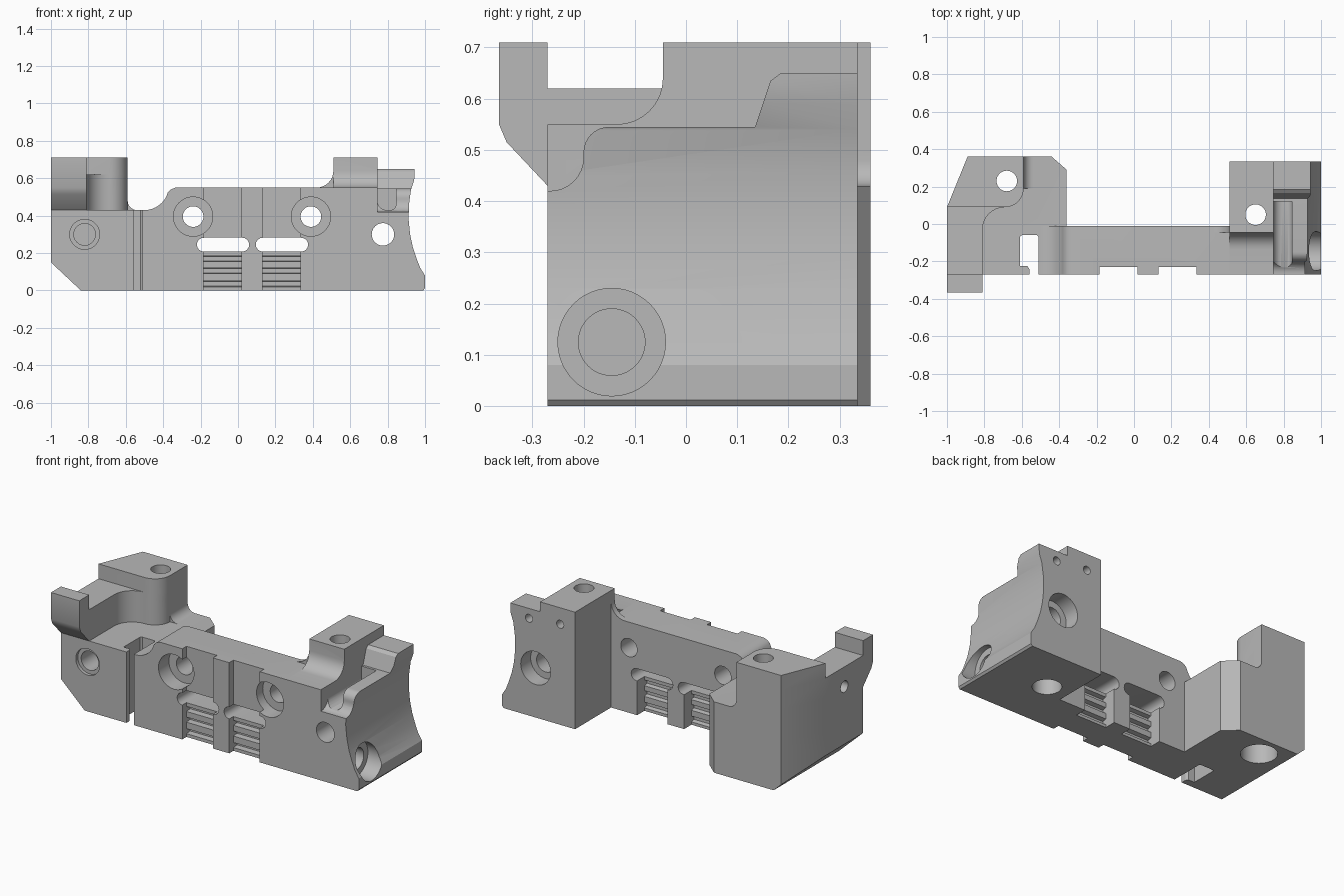
import bpy, bmesh
from math import cos, sin, pi, radians

cube = bpy.data.objects.get("Cube")
if cube:
    bpy.data.objects.remove(cube, do_unlink=True)

grey = bpy.data.materials.new("plain grey")
grey.use_nodes = True
colour = (0.48, 0.48, 0.48, 1)
grey.diffuse_color = colour
grey.node_tree.nodes["Principled BSDF"].inputs["Base Color"].default_value = colour


def prism(name, axis, pts, lo, hi):
    """Extrude a 2D outline along an axis: x takes (y,z), y takes (x,z), z takes (x,y)."""
    place = {"x": lambda p, d: (d, p[0], p[1]),
             "y": lambda p, d: (p[0], d, p[1]),
             "z": lambda p, d: (p[0], p[1], d)}[axis]
    bm = bmesh.new()
    a = [bm.verts.new(place(p, lo)) for p in pts]
    b = [bm.verts.new(place(p, hi)) for p in pts]
    bm.faces.new(a)
    bm.faces.new(b)
    for i in range(len(pts)):
        j = (i + 1) % len(pts)
        bm.faces.new((a[i], a[j], b[j], b[i]))
    bmesh.ops.recalc_face_normals(bm, faces=bm.faces)
    mesh = bpy.data.meshes.new(name)
    bm.to_mesh(mesh)
    bm.free()
    mesh.materials.append(grey)
    obj = bpy.data.objects.new(name, mesh)
    bpy.context.collection.objects.link(obj)
    return obj


def arc(cx, cy, r, start, end, n=8):
    return [(cx + r * cos(radians(start + (end - start) * i / n)),
             cy + r * sin(radians(start + (end - start) * i / n))) for i in range(n + 1)]


def rect(x0, y0, x1, y1):
    return [(x0, y0), (x1, y0), (x1, y1), (x0, y1)]


def hole(axis, u, v, r, lo, hi):
    return prism("hole_cutter", axis, arc(u, v, r, 0, 360, 48)[:-1], lo, hi)


def combine(body, added, removed):
    """Join the added solids to the body, then cut the removed ones out."""
    for tools, mode in ((added, "UNION"), (removed, "DIFFERENCE")):
        for tool in tools:
            tool.hide_render = True
            mod = body.modifiers.new(mode, "BOOLEAN")
            mod.operation, mod.solver, mod.object = mode, "EXACT", tool
    graph = bpy.context.evaluated_depsgraph_get()
    mesh = bpy.data.meshes.new_from_object(body.evaluated_get(graph))
    body.modifiers.clear()
    body.data = mesh
    mesh.materials.clear()
    mesh.materials.append(grey)
    for tool in added + removed:
        bpy.data.objects.remove(tool, do_unlink=True)
    bpy.ops.object.select_all(action="DESELECT")
    body.select_set(True)
    bpy.context.view_layer.objects.active = body
    bpy.ops.object.shade_smooth_by_angle(angle=radians(30))


FRONT, WALL_BACK, LEDGE, WALL_TOP, TOP = -0.27, -0.01, 0.43, 0.55, 0.71

# Right corner block, with the keyhole slot in its outline
back_edge = [(-0.89, 0.36), (-1, 0.09)]
right_block = prism("right_block", "z", [
    (-1, FRONT), (-0.56, FRONT), (-0.56, -0.24), (-0.57, -0.225), (-0.61, -0.225),
    (-0.61, -0.07), (-0.6, -0.06), (-0.52, -0.06), (-0.51, -0.07), (-0.51, WALL_BACK),
    (-0.36, WALL_BACK), (-0.36, 0.29), (-0.44, 0.36)] + back_edge, 0, LEDGE)
curve = arc(-0.69, -0.03, 0.12, 180, 90) + arc(-0.69, 0.19, 0.1, 270, 360)
shelf = prism("shelf", "z", [(-1, FRONT), (-0.81, FRONT)] + curve + [(-0.59, 0.36)] + back_edge,
              0.3, 0.62)
tower = prism("tower", "z", [(-1, 0.09)] + arc(-0.69, 0.19, 0.1, 270, 360)
              + [(-0.59, 0.36), (-0.89, 0.36)], 0.5, TOP)
post = prism("post", "x", [(FRONT, LEDGE), (FRONT, TOP), (-0.365, TOP), (-0.365, 0.55),
                           (-0.35, 0.515)], -1, -0.81)
tower_fillet = prism("tower_fillet", "y", [(-0.6, 0.42), (-0.54, 0.42)]
                     + arc(-0.54, 0.48, 0.05, 270, 180) + [(-0.6, 0.48)], 0.19, 0.36)
bottom_slope = prism("slope_cutter", "y", [(-1.1, 0.244), (-0.74, -0.094), (-1.1, -0.094)], -1, 1)
combine(right_block, [shelf, tower, post, tower_fillet], [
    bottom_slope,
    hole("z", -0.68, 0.23, 0.055, -0.1, 1),
    hole("z", -0.68, 0.23, 0.1, -0.1, 0.12),
    hole("y", -0.82, 0.3, 0.08, -0.4, -0.25),
    hole("y", -0.82, 0.3, 0.058, -0.4, -0.08),
    hole("x", -0.09, 0.5, 0.035, -1.1, -0.88)])

# Connecting wall with two bolt holes and two louvred channels
wall = prism("connecting_wall", "y",
             [(-0.51, 0), (-0.51, LEDGE)] + arc(-0.5, 0.56, 0.13, 270, 345)
             + [(-0.36, 0.54), (-0.335, WALL_TOP), (0.51, WALL_TOP), (0.51, 0)],
             FRONT, WALL_BACK)
wall_fillet = prism("wall_fillet", "y", [(0.42, 0.54)] + arc(0.42, 0.64, 0.09, 270, 360)
                    + [(0.51, 0.54)], -0.045, WALL_BACK)
cuts = []
for x in (-0.24, 0.39):
    cuts += [hole("y", x, 0.395, 0.055, -0.4, 0.1), hole("y", x, 0.395, 0.105, -0.4, -0.17)]
for x0, x1, mid in ((-0.185, 0.02, -0.08), (0.13, 0.335, 0.235)):
    cuts.append(prism("channel_cutter", "y", rect(x0, -0.1, x1, 0.7), -0.4, -0.23))
    cuts.append(prism("back_cutter", "y", rect(x0, -0.1, x1, 0.28), -0.08, 0.1))
    slot = arc(mid + 0.103, 0.245, 0.037, -90, 90) + arc(mid - 0.103, 0.245, 0.037, 90, 270)
    cuts.append(prism("slot_cutter", "y", slot, -0.4, 0.1))
    for z in (0.035, 0.105, 0.17):
        for inner, outer in ((-0.195, -0.3), (-0.105, -0.06)):
            groove = [(inner, z - 0.012), (inner, z + 0.012), (outer, z + 0.022), (outer, z - 0.022)]
            cuts.append(prism("groove_cutter", "x", groove, x0, x1))
combine(wall, [wall_fillet], cuts)

# Left block with its hollowed outer side
left_block = prism("left_block", "y", [
    (0.51, 0), (0.99, 0), (1, 0.012), (1, 0.08), (0.975, 0.12), (0.955, 0.17), (0.935, 0.23),
    (0.92, 0.3), (0.912, 0.38), (0.914, 0.46), (0.925, 0.54), (0.942, 0.59), (0.945, 0.65),
    (0.745, 0.65), (0.745, TOP), (0.51, TOP)], FRONT, 0.335)
front_step = prism("step_cutter", "x", [(-0.4, WALL_TOP)] + arc(-0.135, 0.64, 0.09, 270, 360)
                   + [(-0.045, 0.9), (-0.4, 0.9)], 0.4, 0.745)
ridge_top = prism("ridge_cutter", "x", [(-0.4, 0.42)] + arc(-0.265, 0.485, 0.065, 270, 360)
                  + arc(-0.15, 0.495, 0.05, 180, 90)
                  + [(0.135, 0.545), (0.165, 0.635), (0.185, 0.65), (0.185, 0.9), (-0.4, 0.9)],
                  0.745, 1.2)
channel = prism("channel_cutter", "y", [(0.745, 0.9)] + arc(0.795, 0.48, 0.05, 180, 270)
                + arc(0.815, 0.46, 0.03, 270, 360) + [(0.845, 0.9)], -0.4, 0.12)
combine(left_block, [], [
    front_step, ridge_top, channel,
    hole("z", 0.65, 0.05, 0.055, -0.1, 1),
    hole("z", 0.65, 0.05, 0.08, -0.1, 0.1),
    hole("y", 0.775, 0.3, 0.06, -0.4, 0.5),
    hole("y", 0.775, 0.3, 0.1, 0.24, 0.5),
    hole("y", 0.61, 0.61, 0.024, 0.26, 0.5),
    hole("y", 0.82, 0.59, 0.024, 0.26, 0.5),
    hole("x", -0.145, 0.125, 0.105, 0.9, 1.1),
    hole("x", -0.145, 0.125, 0.065, 0.78, 1.1)])
